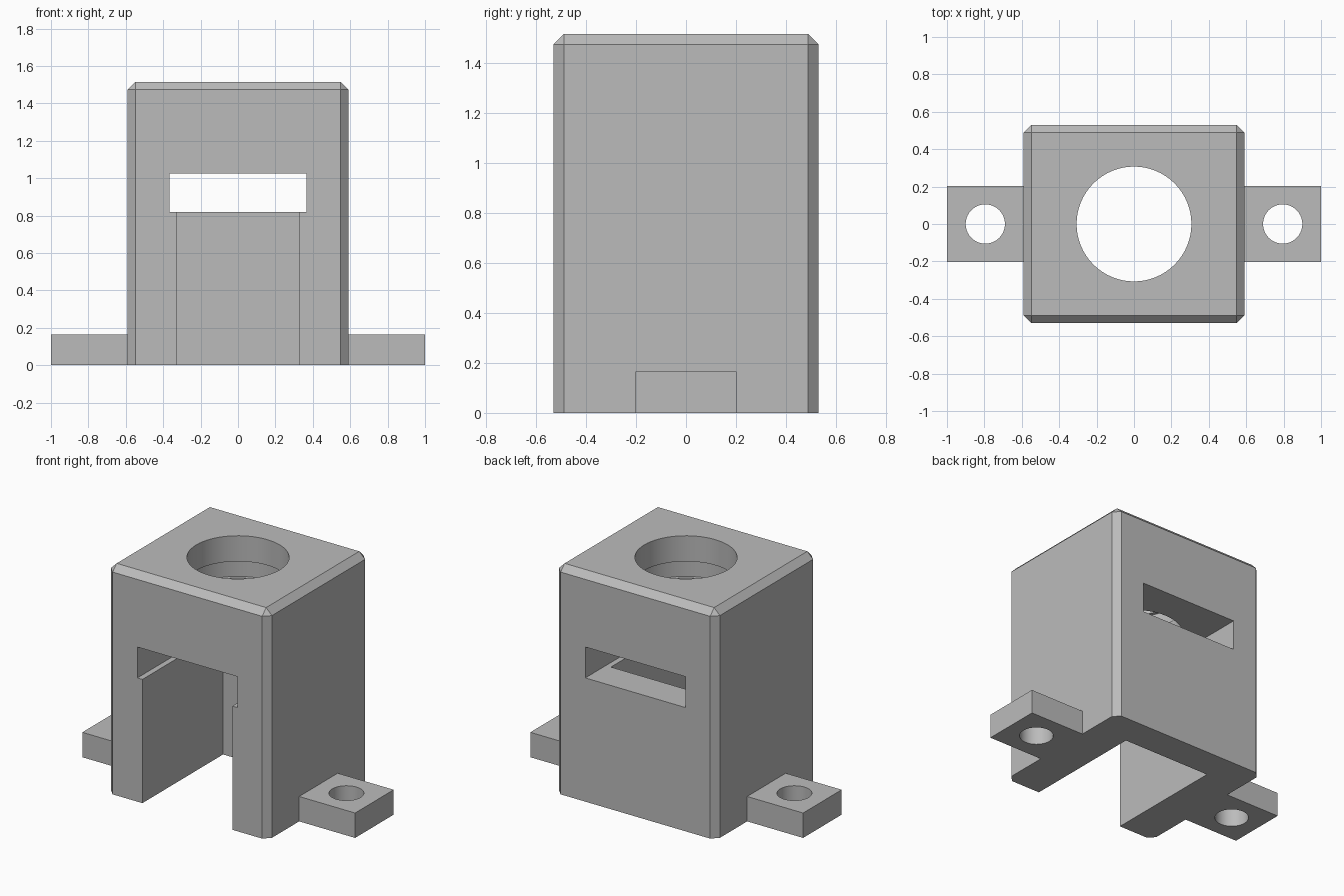
import bpy, bmesh, math
from mathutils import Matrix, Vector

if "Cube" in bpy.data.objects:
    bpy.data.objects.remove(bpy.data.objects["Cube"], do_unlink=True)

grey = bpy.data.materials.new("plain grey")
grey.use_nodes = True
colour = (0.5, 0.5, 0.5, 1)
grey.diffuse_color = colour
grey.node_tree.nodes["Principled BSDF"].inputs["Base Color"].default_value = colour


def finish(name, bm):
    mesh = bpy.data.meshes.new(name)
    bm.to_mesh(mesh)
    bm.free()
    mesh.materials.append(grey)
    obj = bpy.data.objects.new(name, mesh)
    bpy.context.collection.objects.link(obj)
    return obj


def box(name, low, high, chamfer=0):
    low, high = Vector(low), Vector(high)
    bm = bmesh.new()
    place = Matrix.Translation((low + high) / 2) @ Matrix.Diagonal((*(high - low), 1))
    bmesh.ops.create_cube(bm, size=1, matrix=place)
    if chamfer:
        # Chamfer everything except the edges of the base
        edges = [e for e in bm.edges if max(v.co.z for v in e.verts) > low.z + 0.01]
        bmesh.ops.bevel(bm, geom=edges, offset=chamfer, segments=1,
                        affect='EDGES', clamp_overlap=True)
    return finish(name, bm)


def cylinder(name, x, radius, bottom, top):
    bm = bmesh.new()
    bmesh.ops.create_cone(bm, cap_ends=True, segments=64, radius1=radius, radius2=radius,
                          depth=top - bottom,
                          matrix=Matrix.Translation((x, 0, (bottom + top) / 2)))
    return finish(name, bm)


def cut(target, cutters):
    bpy.context.view_layer.objects.active = target
    for cutter in cutters:
        mod = target.modifiers.new("cut", 'BOOLEAN')
        mod.operation = 'DIFFERENCE'
        mod.solver = 'EXACT'
        mod.object = cutter
        bpy.ops.object.modifier_apply(modifier=mod.name)
        bpy.data.objects.remove(cutter, do_unlink=True)
    bpy.ops.object.select_all(action='DESELECT')
    target.select_set(True)
    bpy.ops.object.shade_smooth_by_angle(angle=math.radians(30))


# Chamfered housing with front bay, cross slot and grooved top bore
housing = box("housing", (-0.59, -0.53, 0), (0.59, 0.53, 1.515), 0.042)
cut(housing, [
    box("bay_cutter", (-0.33, -0.7, -0.1), (0.33, 0.315, 0.9)),
    box("slot_cutter", (-0.367, -0.7, 0.82), (0.367, 0.7, 1.025)),
    cylinder("bore_cutter", 0, 0.307, 0.95, 1.7),
    cylinder("groove_cutter", 0, 0.33, 1.235, 1.345),
])

# Mounting tabs with screw holes
for side, sign in (("left", 1), ("right", -1)):
    inner, outer = sorted((sign * 0.59, sign))
    tab = box(side + "_tab", (inner, -0.202, 0), (outer, 0.202, 0.165))
    cut(tab, [cylinder("screw_cutter", sign * 0.795, 0.105, -0.1, 0.3)])
